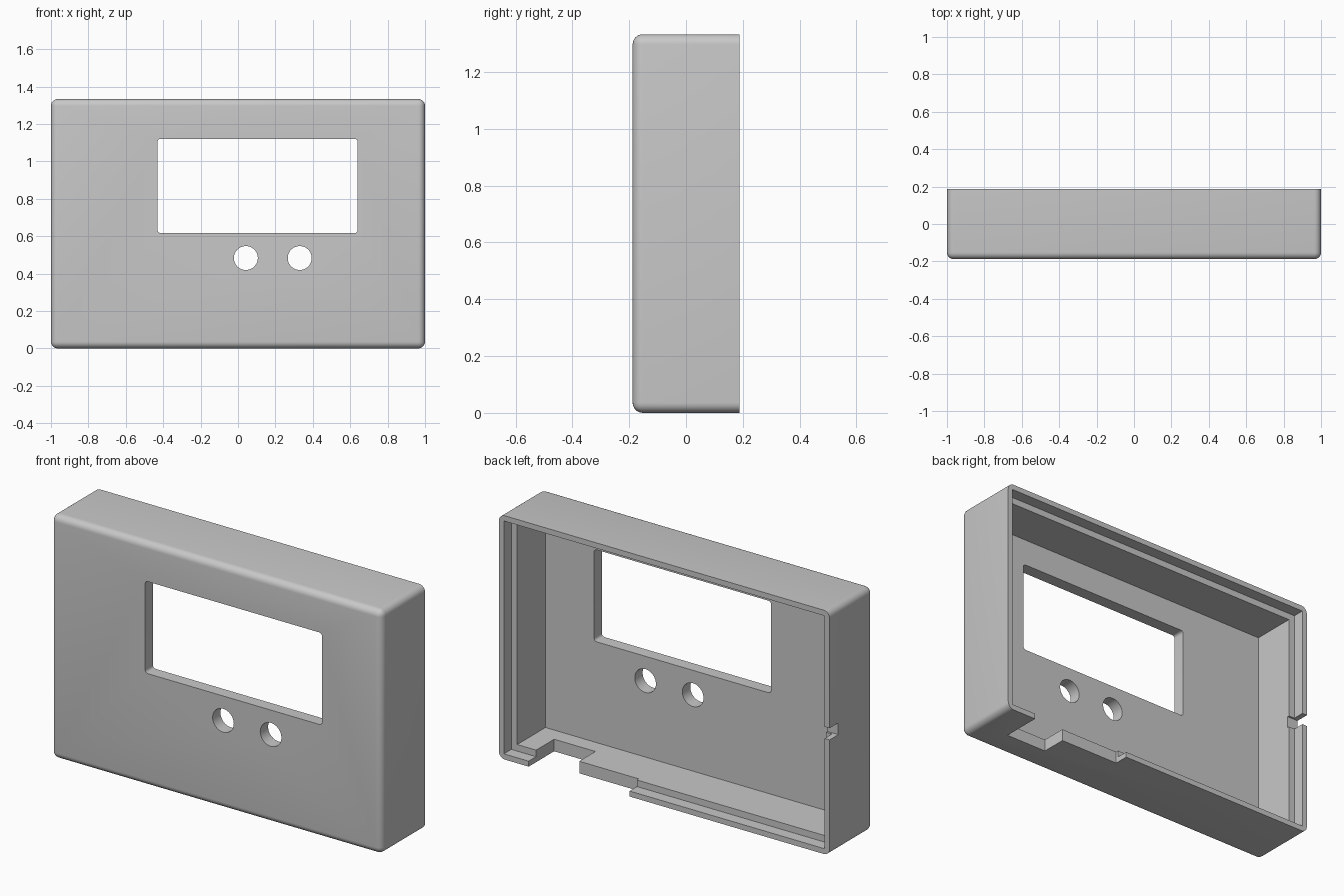
import bpy
import bmesh
import math
from mathutils import Matrix, Vector

cube = bpy.data.objects.get("Cube")
if cube:
    bpy.data.objects.remove(cube, do_unlink=True)

WIDTH, HEIGHT = 2.0, 1.333
FRONT, BACK = -0.188, 0.188
WALL, LIP, LIP_DEPTH = 0.066, 0.03, 0.064
ROUND = 0.036
BEYOND = 0.3

grey = bpy.data.materials.new("plastic_grey")
grey.use_nodes = True
colour = (0.58, 0.58, 0.58, 1)
grey.diffuse_color = colour
grey.node_tree.nodes["Principled BSDF"].inputs["Base Color"].default_value = colour


def make_object(name, bm):
    bmesh.ops.recalc_face_normals(bm, faces=bm.faces)
    mesh = bpy.data.meshes.new(name)
    bm.to_mesh(mesh)
    bm.free()
    mesh.materials.append(grey)
    obj = bpy.data.objects.new(name, mesh)
    bpy.context.collection.objects.link(obj)
    return obj


def box(name, xs, ys, zs, radius=0, rounded=None, segments=6):
    """Box between pairs of limits; edges chosen by a rule are rounded."""
    bm = bmesh.new()
    bmesh.ops.create_cube(bm, size=1)
    for v in bm.verts:
        v.co = Vector([lim[0] if c < 0 else lim[1]
                       for c, lim in zip(v.co, (xs, ys, zs))])
    if radius:
        edges = [e for e in bm.edges if rounded(e)]
        bmesh.ops.bevel(bm, geom=edges, offset=radius, segments=segments,
                        profile=0.5, affect='EDGES', clamp_overlap=True)
    return make_object(name, bm)


def round_hole(name, x, z, radius):
    bm = bmesh.new()
    turn = Matrix.Translation((x, FRONT, z)) @ Matrix.Rotation(math.pi / 2, 4, 'X')
    bmesh.ops.create_cone(bm, cap_ends=True, segments=48, radius1=radius,
                          radius2=radius, depth=0.3, matrix=turn)
    return make_object(name, bm)


def along_depth(edge):
    a, b = edge.verts
    return abs(a.co.y - b.co.y) > 0.1


# Shell with every edge rounded except those of the open back
case = box("case_shell", (-WIDTH / 2, WIDTH / 2), (FRONT, BACK), (0, HEIGHT), ROUND,
           lambda e: any(v.co.y < 0 for v in e.verts))


def recess(name, inset, depth_start):
    half = WIDTH / 2 - inset
    return box(name, (-half, half), (depth_start, BEYOND), (inset, HEIGHT - inset))


cutters = [
    # Hollow inside and the stepped lip around the back
    recess("cavity_cutter", WALL, FRONT + 0.068),
    recess("lip_cutter", LIP, BACK - LIP_DEPTH),
    # Display window and two button holes
    box("window_cutter", (-0.43, 0.64), (-BEYOND, 0), (0.617, 1.12), 0.016, along_depth, 4),
    round_hole("left_button_cutter", 0.33, 0.483, 0.064),
    round_hole("right_button_cutter", 0.042, 0.483, 0.064),
    # Cable openings in the bottom wall and a notch in the right wall
    box("deep_opening_cutter", (0.57, 0.82), (BACK - 0.22, BEYOND), (-0.1, 0.1)),
    box("shallow_opening_cutter", (0.21, 0.6), (BACK - 0.08, BEYOND), (-0.1, 0.1)),
    box("side_notch_cutter", (-1.1, -0.9), (BACK - 0.075, BEYOND), (0.633, 0.697)),
]

bpy.ops.object.select_all(action='DESELECT')
case.select_set(True)
bpy.context.view_layer.objects.active = case
for cutter in cutters:
    cutter.hide_render = True
    mod = case.modifiers.new(cutter.name, 'BOOLEAN')
    mod.operation = 'DIFFERENCE'
    mod.solver = 'EXACT'
    mod.object = cutter
    bpy.ops.object.modifier_apply(modifier=mod.name)
    bpy.data.objects.remove(cutter, do_unlink=True)

bpy.ops.object.shade_smooth_by_angle(angle=math.radians(30))
